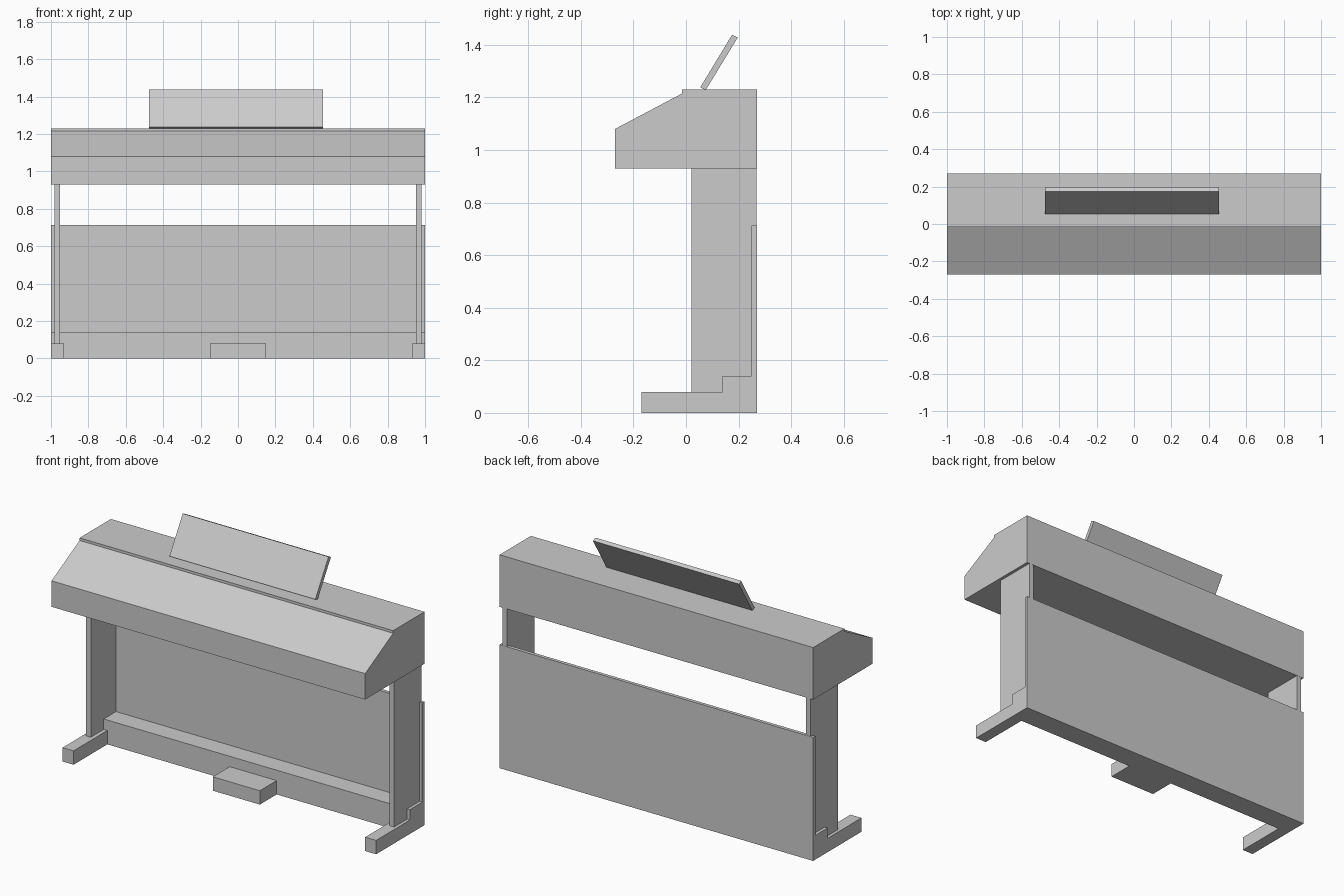
import bpy

if "Cube" in bpy.data.objects:
    bpy.data.objects.remove(bpy.data.objects["Cube"])

grey = bpy.data.materials.new("plain grey")
grey.diffuse_color = (0.6, 0.6, 0.6, 1)
grey.use_nodes = True
grey.node_tree.nodes["Principled BSDF"].inputs["Base Color"].default_value = grey.diffuse_color


def extrude_x(name, profile, x0, x1):
    """Solid made from a (y, z) profile, counter-clockwise seen from +x."""
    n = len(profile)
    verts = [(x, y, z) for x in (x0, x1) for y, z in profile]
    faces = [tuple(reversed(range(n))), tuple(range(n, 2 * n))]
    faces += [(i, (i + 1) % n, n + (i + 1) % n, n + i) for i in range(n)]
    mesh = bpy.data.meshes.new(name)
    mesh.from_pydata(verts, [], faces)
    mesh.materials.append(grey)
    obj = bpy.data.objects.new(name, mesh)
    bpy.context.collection.objects.link(obj)
    return obj


def box(name, x, y, z):
    return extrude_x(name, [(y[0], z[0]), (y[1], z[0]), (y[1], z[1]), (y[0], z[1])], *x)


# Cabinet and the sloping closed key cover in front of it
box("cabinet", (-1, 1), (-0.015, 0.27), (0.93, 1.23))
extrude_x("key_cover",
          [(-0.27, 0.93), (-0.015, 0.93), (-0.015, 1.215), (-0.27, 1.08)], -1, 1)

# Leaning music stand
extrude_x("music_stand",
          [(0.054, 1.238), (0.075, 1.228), (0.197, 1.428), (0.175, 1.438)], -0.475, 0.455)

# Back panel, bottom beam and pedal box
box("back_panel", (-1, 1), (0.25, 0.27), (0.14, 0.712))
box("bottom_beam", (-1, 1), (0.138, 0.27), (0, 0.14))
box("pedal_box", (-0.15, 0.15), (-0.015, 0.138), (0, 0.08))

# Thin side legs standing on feet that reach forward
for side, s in (("left", -1), ("right", 1)):
    box(side + "_leg", sorted((s * 0.953, s * 0.982)), (0.02, 0.269), (0.075, 0.95))
    box(side + "_foot", sorted((s * 0.93, s * 1.0)), (-0.17, 0.138), (0, 0.08))
